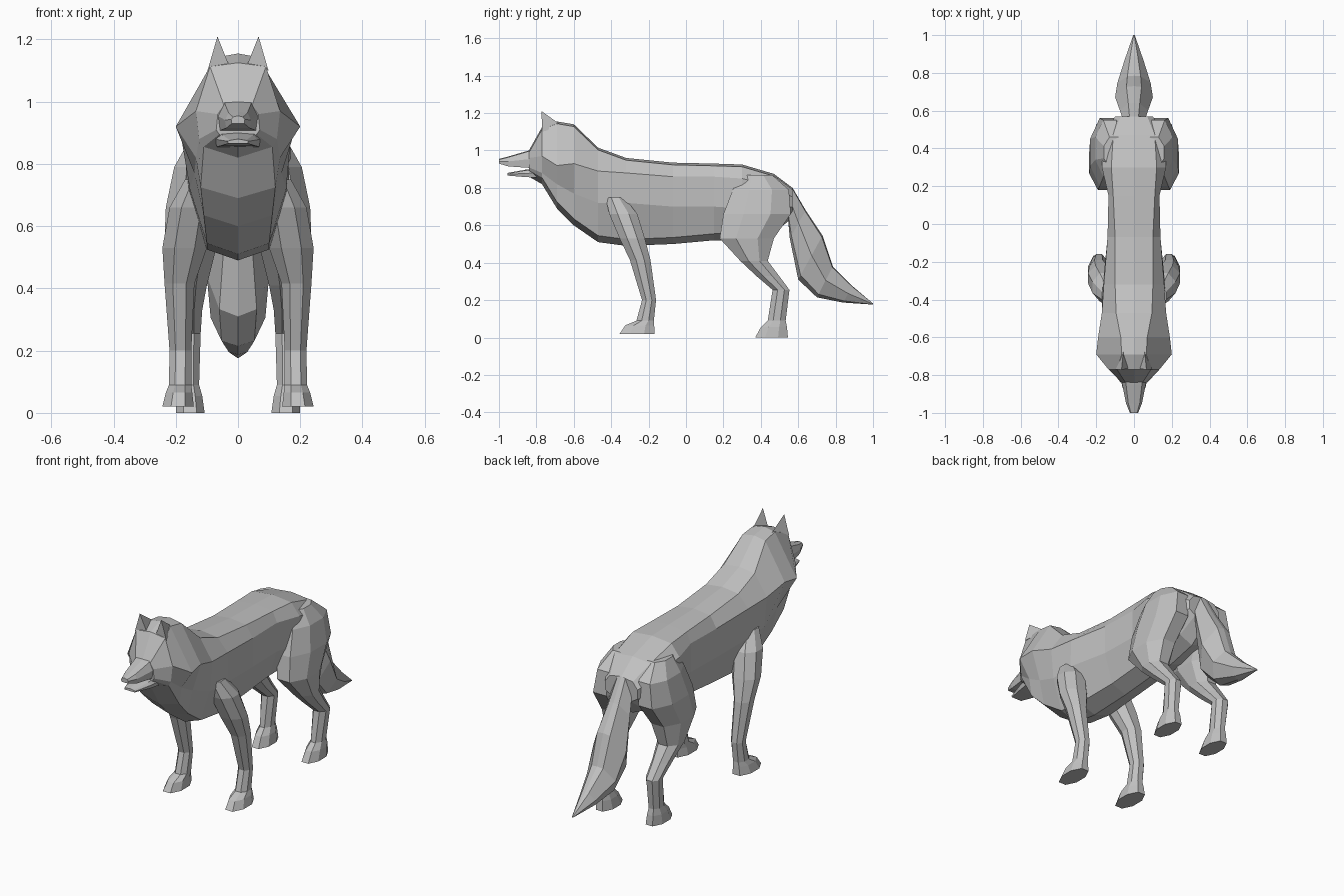
import bpy
import bmesh

# Remove the default object
default_cube = bpy.data.objects.get("Cube")
if default_cube:
    bpy.data.objects.remove(default_cube, do_unlink=True)

# Single fur colour
fur = bpy.data.materials.new("grey_fur")
fur.use_nodes = True
fur_colour = (0.53, 0.53, 0.53, 1)
fur.diffuse_color = fur_colour
fur.node_tree.nodes["Principled BSDF"].inputs["Base Color"].default_value = fur_colour


def loft(name, rings):
    """Skin a closed, flat shaded surface over a sequence of equal rings."""
    bm = bmesh.new()
    loops = [[bm.verts.new(point) for point in ring] for ring in rings]
    count = len(loops[0])
    for first, second in zip(loops, loops[1:]):
        for i in range(count):
            j = (i + 1) % count
            bm.faces.new((first[i], first[j], second[j], second[i]))
    bm.faces.new(loops[0])
    bm.faces.new(loops[-1])
    bmesh.ops.remove_doubles(bm, verts=bm.verts, dist=0.0005)
    bmesh.ops.recalc_face_normals(bm, faces=bm.faces)
    mesh = bpy.data.meshes.new(name)
    bm.to_mesh(mesh)
    bm.free()
    mesh.materials.append(fur)
    part = bpy.data.objects.new(name, mesh)
    bpy.context.collection.objects.link(part)
    return part


def mirrored(half):
    """Close a half outline that starts and ends on the centre plane."""
    return half + [(-x, y, z) for x, y, z in half[-2:0:-1]]


def trunk(y, top, ridge, high, wide, low, girth, keel, base):
    """Upright cross-section of the trunk, neck or skull."""
    return mirrored([
        (0, y, top), (ridge, y, top - 0.012), (wide, y, high),
        (girth, y, low), (keel, y, base + 0.035), (0, y, base),
    ])


def snout(y, top, bottom, ridge, wide):
    """Cross-section of one jaw."""
    middle = (top + bottom) / 2
    return mirrored([
        (0, y, top), (ridge, y, top - 0.004), (wide, y, middle),
        (wide * 0.9, y, bottom), (0, y, bottom),
    ])


def brush(top, bottom, wide):
    """Slanted cross-section of the tail between two centre points."""
    def at(x, t):
        return (x, top[0] + (bottom[0] - top[0]) * t, top[1] + (bottom[1] - top[1]) * t)
    return mirrored([at(0, 0), at(wide * 0.4, 0.03), at(wide, 0.45),
                     at(wide * 0.6, 0.9), at(0, 1)])


def limb(z, front, back, inner, outer):
    """Level eight-sided cross-section of a leg."""
    cx, cy = (inner + outer) / 2, (front + back) / 2
    rx, ry = (outer - inner) / 2, (back - front) / 2
    corners = [(1, -0.4), (1, 0.4), (0.45, 1), (-0.45, 1)]
    corners += [(-a, -b) for a, b in corners]
    return [(cx + a * rx, cy + b * ry, z) for a, b in corners]


def pair(name, rings):
    """Build a part on the left (+x) and mirror it to the right."""
    for side, sign in (("left", 1), ("right", -1)):
        loft(side + "_" + name, [[(sign * x, y, z) for x, y, z in ring] for ring in rings])


# Trunk with neck ruff and skull, from rump to face
loft("body", [
    trunk(y=0.57, top=0.80, ridge=0.07, high=0.75, wide=0.10, low=0.70, girth=0.10, keel=0.06, base=0.64),
    trunk(y=0.47, top=0.875, ridge=0.11, high=0.81, wide=0.16, low=0.68, girth=0.15, keel=0.08, base=0.56),
    trunk(y=0.30, top=0.925, ridge=0.12, high=0.85, wide=0.17, low=0.69, girth=0.16, keel=0.09, base=0.52),
    trunk(y=0.15, top=0.93, ridge=0.11, high=0.86, wide=0.135, low=0.70, girth=0.135, keel=0.09, base=0.52),
    trunk(y=-0.07, top=0.935, ridge=0.10, high=0.86, wide=0.14, low=0.70, girth=0.14, keel=0.09, base=0.5),
    trunk(y=-0.32, top=0.96, ridge=0.10, high=0.88, wide=0.16, low=0.72, girth=0.165, keel=0.10, base=0.49),
    trunk(y=-0.47, top=1.015, ridge=0.095, high=0.89, wide=0.17, low=0.72, girth=0.155, keel=0.10, base=0.51),
    trunk(y=-0.60, top=1.14, ridge=0.07, high=0.93, wide=0.19, low=0.77, girth=0.14, keel=0.11, base=0.6),
    trunk(y=-0.69, top=1.155, ridge=0.065, high=0.92, wide=0.20, low=0.82, girth=0.135, keel=0.12, base=0.69),
    trunk(y=-0.77, top=1.125, ridge=0.09, high=0.97, wide=0.135, low=0.88, girth=0.125, keel=0.11, base=0.82),
    trunk(y=-0.84, top=1.0, ridge=0.045, high=0.96, wide=0.065, low=0.91, girth=0.07, keel=0.06, base=0.86),
])

# Open jaws
loft("upper_muzzle", [
    snout(y=-0.80, top=1.01, bottom=0.905, ridge=0.045, wide=0.07),
    snout(y=-0.85, top=0.997, bottom=0.908, ridge=0.042, wide=0.062),
    snout(y=-0.95, top=0.968, bottom=0.915, ridge=0.03, wide=0.042),
    snout(y=-1.0, top=0.955, bottom=0.93, ridge=0.016, wide=0.022),
])
loft("lower_jaw", [
    snout(y=-0.80, top=0.905, bottom=0.855, ridge=0.06, wide=0.075),
    snout(y=-0.86, top=0.897, bottom=0.858, ridge=0.05, wide=0.062),
    snout(y=-0.955, top=0.88, bottom=0.866, ridge=0.025, wide=0.034),
])

# Pointed ears
pair("ear", [
    [(0.098, -0.77, 1.10), (0.03, -0.765, 1.12), (0.055, -0.66, 1.13)],
    [(0.066, -0.772, 1.21)] * 3,
])

# Front legs, from shoulder to paw
pair("front_leg", [
    limb(z=0.75, front=-0.43, back=-0.33, inner=0.08, outer=0.17),
    limb(z=0.66, front=-0.41, back=-0.26, inner=0.08, outer=0.22),
    limb(z=0.53, front=-0.355, back=-0.22, inner=0.10, outer=0.243),
    limb(z=0.415, front=-0.30, back=-0.19, inner=0.14, outer=0.236),
    limb(z=0.2, front=-0.235, back=-0.16, inner=0.15, outer=0.22),
    limb(z=0.09, front=-0.265, back=-0.172, inner=0.15, outer=0.222),
    limb(z=0.065, front=-0.325, back=-0.17, inner=0.147, outer=0.232),
    limb(z=0.02, front=-0.355, back=-0.168, inner=0.142, outer=0.243),
])

# Hind legs, from haunch through hock to paw
pair("hind_leg", [
    limb(z=0.87, front=0.30, back=0.46, inner=0.05, outer=0.16),
    limb(z=0.79, front=0.25, back=0.55, inner=0.05, outer=0.205),
    limb(z=0.66, front=0.20, back=0.56, inner=0.05, outer=0.232),
    limb(z=0.53, front=0.18, back=0.47, inner=0.07, outer=0.237),
    limb(z=0.41, front=0.29, back=0.437, inner=0.10, outer=0.226),
    limb(z=0.33, front=0.375, back=0.497, inner=0.115, outer=0.21),
    limb(z=0.255, front=0.463, back=0.553, inner=0.12, outer=0.2),
    limb(z=0.09, front=0.437, back=0.533, inner=0.125, outer=0.19),
    limb(z=0.055, front=0.40, back=0.54, inner=0.115, outer=0.197),
    limb(z=0, front=0.37, back=0.545, inner=0.107, outer=0.2),
])

# Bushy hanging tail
loft("tail", [
    brush(top=(0.53, 0.83), bottom=(0.51, 0.67), wide=0.05),
    brush(top=(0.57, 0.80), bottom=(0.545, 0.64), wide=0.06),
    brush(top=(0.64, 0.68), bottom=(0.555, 0.53), wide=0.075),
    brush(top=(0.73, 0.545), bottom=(0.60, 0.31), wide=0.1),
    brush(top=(0.785, 0.38), bottom=(0.70, 0.215), wide=0.088),
    brush(top=(0.89, 0.275), bottom=(0.84, 0.187), wide=0.05),
    brush(top=(1.0, 0.182), bottom=(1.0, 0.176), wide=0.004),
])
